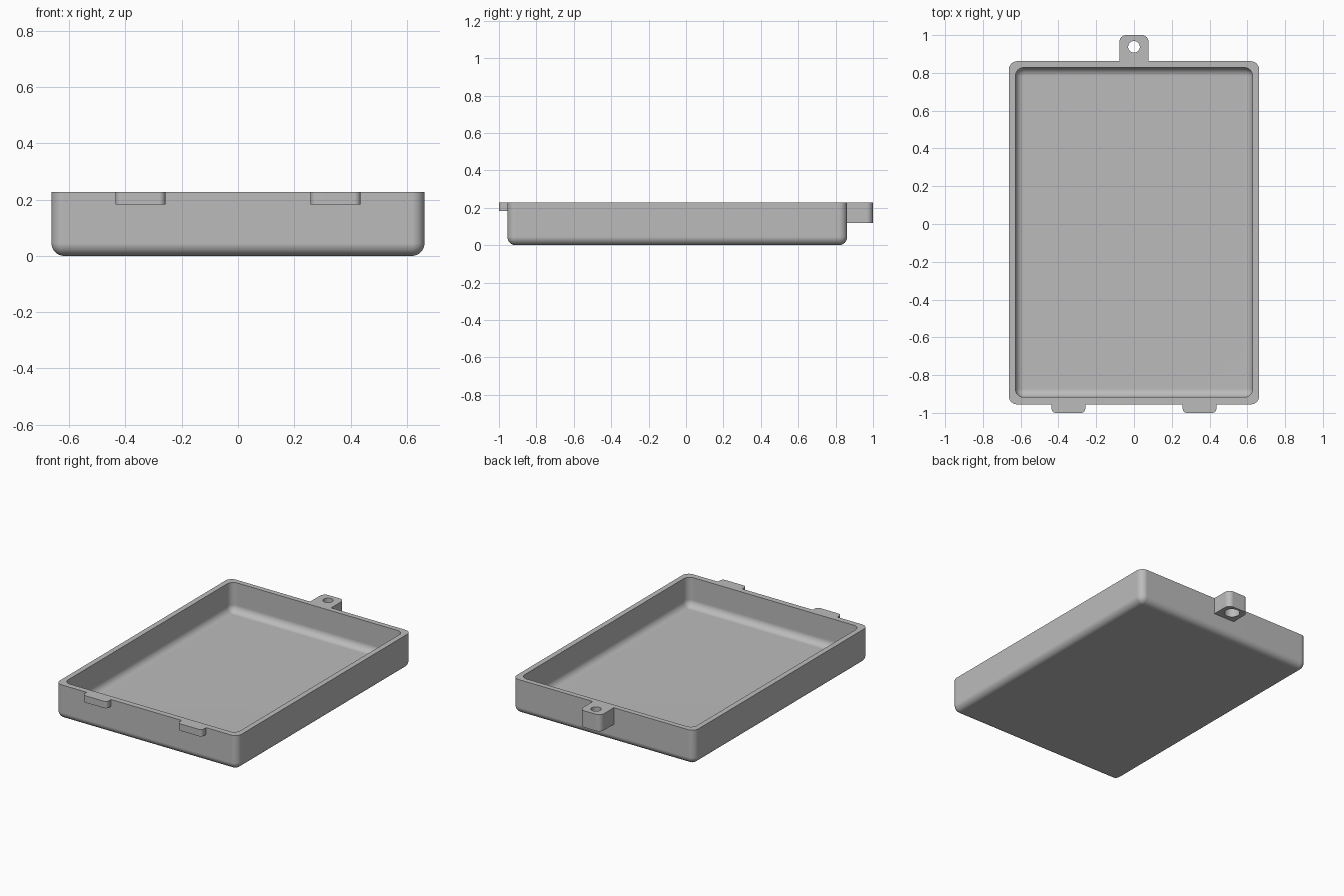
import bpy
import bmesh
from math import sin, cos, pi, radians

cube = bpy.data.objects.get("Cube")
if cube:
    bpy.data.objects.remove(cube, do_unlink=True)

grey = bpy.data.materials.new("plain grey")
grey.use_nodes = True
colour = (0.5, 0.5, 0.5, 1)
grey.diffuse_color = colour
grey.node_tree.nodes["Principled BSDF"].inputs["Base Color"].default_value = colour

STEPS = 8


def outline(x0, x1, y0, y1, z, back_r, front_r=None):
    """Rounded rectangle at height z, with separate radii for the +y and -y corners."""
    front_r = back_r if front_r is None else front_r
    points = []
    for k, (x, y, r) in enumerate(((x1, y1, back_r), (x0, y1, back_r),
                                   (x0, y0, front_r), (x1, y0, front_r))):
        cx = x - r if x == x1 else x + r
        cy = y - r if y == y1 else y + r
        for i in range(STEPS + 1):
            a = (k + i / STEPS) * pi / 2
            points.append((cx + r * cos(a), cy + r * sin(a), z))
    return points


def circle(x, y, z, r):
    return outline(x - r, x + r, y - r, y + r, z, r)


def loft(name, rings, closed=False):
    """Skin a stack of rings; cap both ends, or join the last ring to the first."""
    bm = bmesh.new()
    loops = [[bm.verts.new(p) for p in ring] for ring in rings]
    pairs = list(zip(loops, loops[1:]))
    if closed:
        pairs.append((loops[-1], loops[0]))
    else:
        bm.faces.new(loops[0])
        bm.faces.new(loops[-1])
    for a, b in pairs:
        for i in range(len(a)):
            j = (i + 1) % len(a)
            bm.faces.new((a[i], a[j], b[j], b[i]))
    bmesh.ops.remove_doubles(bm, verts=bm.verts, dist=0.0002)
    bmesh.ops.recalc_face_normals(bm, faces=bm.faces)
    mesh = bpy.data.meshes.new(name)
    bm.to_mesh(mesh)
    bm.free()
    mesh.materials.append(grey)
    obj = bpy.data.objects.new(name, mesh)
    bpy.context.collection.objects.link(obj)
    bpy.ops.object.select_all(action="DESELECT")
    obj.select_set(True)
    bpy.context.view_layer.objects.active = obj
    bpy.ops.object.shade_smooth_by_angle(angle=radians(30))
    weighted = obj.modifiers.new("flat face normals", "WEIGHTED_NORMAL")
    weighted.keep_sharp = True
    return obj


TOP = 0.228


def shell(x, y0, y1, floor, r):
    """Rings of a round-bottomed box, from its floor up to the rim."""
    rings = []
    for i in range(STEPS + 1):
        a = i / STEPS * pi / 2
        d = r * (1 - sin(a))
        rings.append(outline(-x + d, x - d, y0 + d, y1 - d, floor + r * (1 - cos(a)), r - d))
    rings.append(outline(-x, x, y0, y1, TOP, r))
    return rings


# Open tray with filleted outside and inside
outside = shell(0.663, -0.955, 0.862, 0, 0.045)
inside = shell(0.628, -0.917, 0.828, 0.036, 0.045)
loft("tray", outside + inside[::-1])

# Rear lug with a stepped screw hole
LUG_BOTTOM, STEP, HOLE_Y = 0.118, 0.175, 0.938
lug = (-0.077, 0.077, 0.862, 1.0)
loft("screw_lug", [
    outline(*lug, LUG_BOTTOM, 0.035, 0),
    outline(*lug, TOP, 0.035, 0),
    circle(0, HOLE_Y, TOP, 0.031),
    circle(0, HOLE_Y, STEP, 0.031),
    circle(0, HOLE_Y, STEP, 0.048),
    circle(0, HOLE_Y, LUG_BOTTOM, 0.048),
], closed=True)

# Pair of front locating tabs
for side, name in ((-1, "right_tab"), (1, "left_tab")):
    x0, x1 = sorted((side * 0.258, side * 0.436))
    loft(name, [outline(x0, x1, -1.0, -0.955, z, 0, 0.022) for z in (0.183, TOP)])
